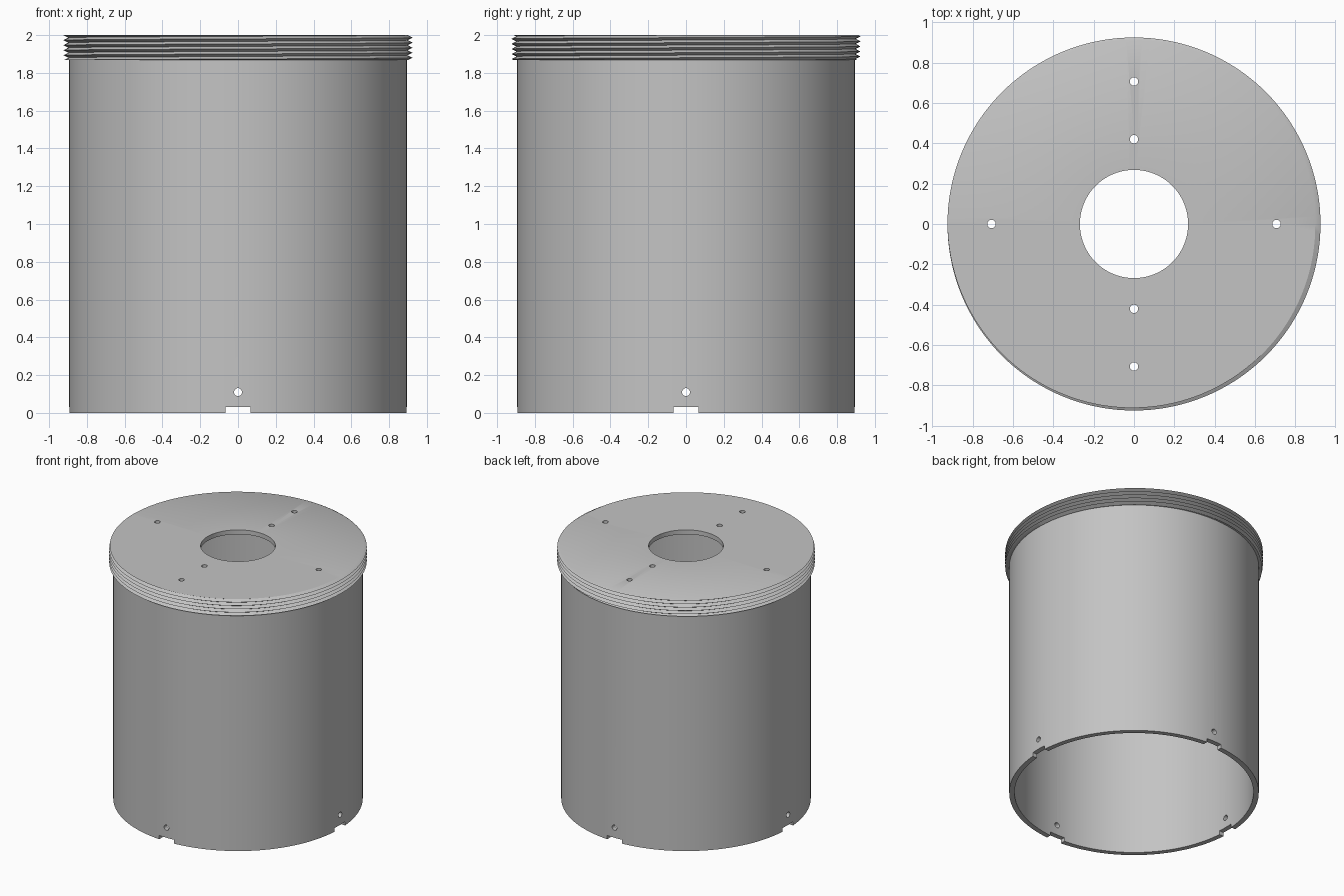
import bpy, bmesh, math
from mathutils import Matrix, Vector

cube = bpy.data.objects.get("Cube")
if cube:
    bpy.data.objects.remove(cube)

SEGS = 144
OUTER, INNER, CENTRE_HOLE = 0.895, 0.857, 0.268
ROOT, CREST = 0.898, 0.924
TOP, UNDERSIDE, THREAD_BASE = 2.0, 1.965, 1.867
TURNS = 5
PITCH = (TOP - THREAD_BASE) / TURNS

grey = bpy.data.materials.new("plain grey")
grey.use_nodes = True
colour = (0.55, 0.55, 0.55, 1)
grey.diffuse_color = colour
grey.node_tree.nodes["Principled BSDF"].inputs["Base Color"].default_value = colour


def make_object(name, bm):
    bmesh.ops.recalc_face_normals(bm, faces=bm.faces[:])
    mesh = bpy.data.meshes.new(name)
    bm.to_mesh(mesh)
    bm.free()
    obj = bpy.data.objects.new(name, mesh)
    bpy.context.collection.objects.link(obj)
    return obj


def thread_point(z, turn):
    """Radius of the helical V thread at a height, clamped to the threaded band."""
    z = min(max(z, THREAD_BASE), TOP)
    phase = ((z - THREAD_BASE) / PITCH - turn) % 1
    ridge = 1 - abs(2 * phase - 1)
    return ROOT + (CREST - ROOT) * ridge, z


def section(turn):
    """Closed cross-section of the canister at one angle."""
    pts = [(CENTRE_HOLE, TOP), (CENTRE_HOLE, UNDERSIDE), (INNER, UNDERSIDE),
           (INNER, 0), (OUTER, 0), (OUTER, THREAD_BASE)]
    for half in range(-4, 2 * TURNS + 3):
        pts.append(thread_point(THREAD_BASE + PITCH * (half / 2 + turn), turn))
    return pts


# Canister body: wall, lid and screw thread swept round as one skin
bm = bmesh.new()
columns = []
for i in range(SEGS + 1):
    a = math.tau * i / SEGS
    columns.append([bm.verts.new((r * math.cos(a), r * math.sin(a), z))
                    for r, z in section(i / SEGS)])
for c, d in zip(columns, columns[1:]):
    for j in range(len(c)):
        k = (j + 1) % len(c)
        bm.faces.new((c[j], d[j], d[k], c[k]))
bmesh.ops.remove_doubles(bm, verts=bm.verts[:], dist=0.00002)
bmesh.ops.dissolve_degenerate(bm, edges=bm.edges[:], dist=0.00001)
body = make_object("threaded_canister", bm)
body.data.materials.append(grey)

# Cutters: screw holes in the lid, side holes and notches at the foot
bm = bmesh.new()


def drill(matrix, radius=0.021):
    bmesh.ops.create_cone(bm, cap_ends=True, segments=24, radius1=radius,
                          radius2=radius, depth=0.2, matrix=matrix)


for q in range(4):
    turn = Matrix.Rotation(q * math.pi / 2, 4, 'Z')
    drill(turn @ Matrix.Translation((0, 0.706, TOP)))
    if q % 2 == 0:
        drill(turn @ Matrix.Translation((0, 0.42, TOP)))
    drill(turn @ Matrix.Translation((0, 0.88, 0.11)) @ Matrix.Rotation(math.pi / 2, 4, 'X'))
    bmesh.ops.create_cube(bm, size=1, matrix=turn @ Matrix.Translation((0, 0.88, 0))
                          @ Matrix.Diagonal(Vector((0.13, 0.2, 0.06, 1))))
cutter = make_object("hole_cutter", bm)
cutter.hide_render = True

mod = body.modifiers.new("holes", 'BOOLEAN')
mod.operation = 'DIFFERENCE'
mod.solver = 'EXACT'
mod.object = cutter
bpy.ops.object.select_all(action='DESELECT')
body.select_set(True)
bpy.context.view_layer.objects.active = body
bpy.ops.object.modifier_apply(modifier=mod.name)
bpy.data.objects.remove(cutter)
bpy.ops.object.shade_smooth_by_angle(angle=math.radians(30))
